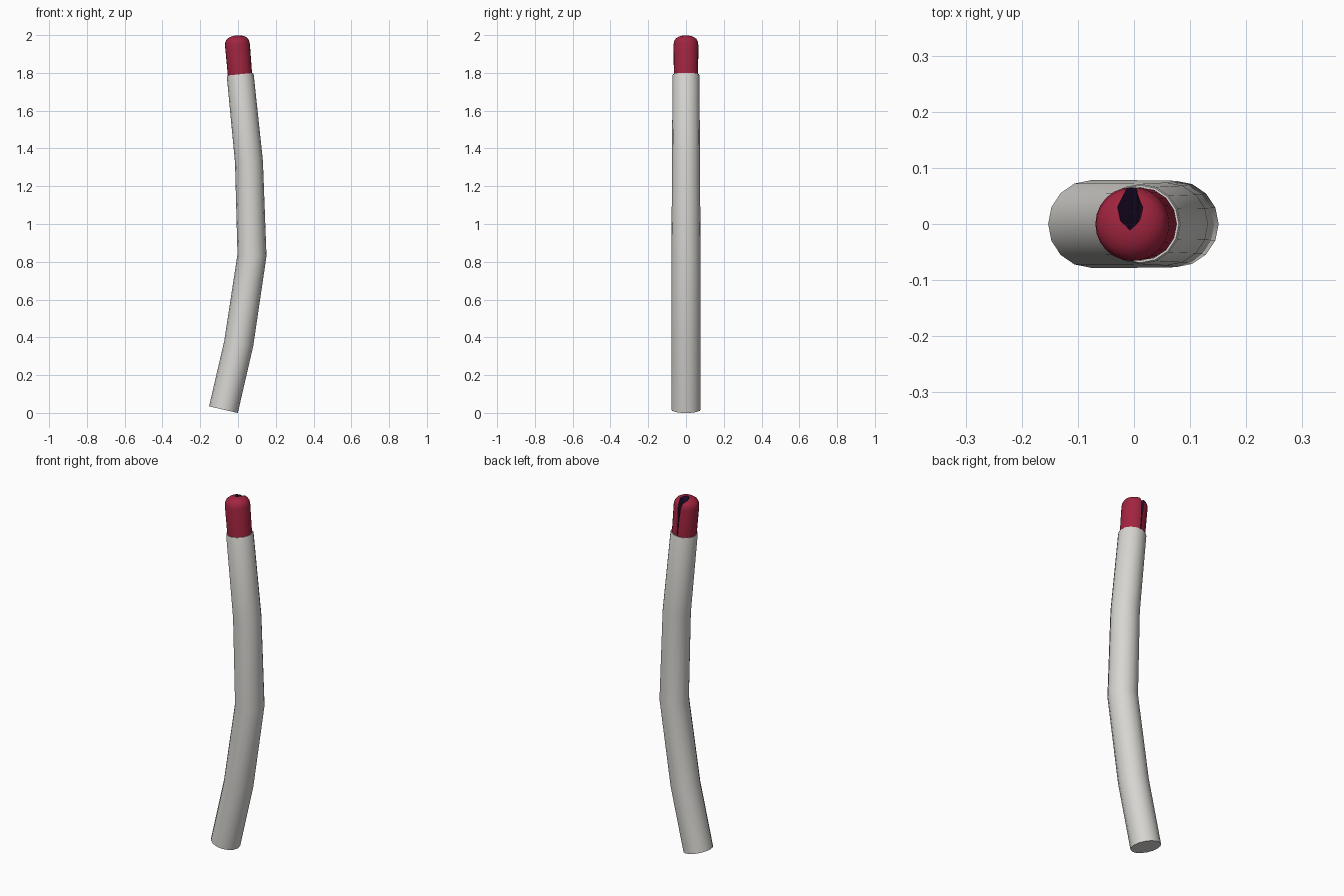
import bpy, bmesh, math
from mathutils import Vector

if "Cube" in bpy.data.objects:
    bpy.data.objects.remove(bpy.data.objects["Cube"])


def material(name, rgb):
    m = bpy.data.materials.new(name)
    m.diffuse_color = (*rgb, 1)
    m.use_nodes = True
    m.node_tree.nodes["Principled BSDF"].inputs["Base Color"].default_value = m.diffuse_color
    return m


shell = material("pale grey shell", (0.68, 0.67, 0.64))
red = material("deep red", (0.36, 0.018, 0.05))
dark = material("dark purple", (0.025, 0.008, 0.045))


def loft(name, rings, mats, mat_index=0):
    """Skin a list of equal point rings and cap both ends."""
    bm = bmesh.new()
    loops = [[bm.verts.new(p) for p in r] for r in rings]
    n = len(loops[0])
    for a, b in zip(loops, loops[1:]):
        for i in range(n):
            j = (i + 1) % n
            bm.faces.new((a[i], a[j], b[j], b[i]))
    bm.faces.new(loops[0][::-1])
    bm.faces.new(loops[-1])
    bmesh.ops.recalc_face_normals(bm, faces=bm.faces)
    for f in bm.faces:
        f.material_index = mat_index
    me = bpy.data.meshes.new(name)
    bm.to_mesh(me)
    bm.free()
    for m in mats:
        me.materials.append(m)
    ob = bpy.data.objects.new(name, me)
    bpy.context.collection.objects.link(ob)
    return ob


def frame_point(x, z, d, u, v):
    """Point at (u, v) in the plane across direction d (d lies in xz)."""
    return Vector((x + u * d.z, v, z - u * d.x))


def circle(x, z, d, r, n):
    return [frame_point(x, z, d, r * math.cos(2 * math.pi * i / n),
                        r * math.sin(2 * math.pi * i / n)) for i in range(n)]


def smooth(ob, angle=35):
    bpy.ops.object.select_all(action='DESELECT')
    ob.select_set(True)
    bpy.context.view_layer.objects.active = ob
    bpy.ops.object.shade_smooth_by_angle(angle=math.radians(angle))


# Bent tube: x, z, radius along the centre line
path = [(-0.077, 0.017, 0.078), (0.004, 0.368, 0.078), (0.074, 0.835, 0.077),
        (0.058, 1.33, 0.074), (0.012, 1.785, 0.0715)]
rings = []
for i, (x, z, r) in enumerate(path):
    a, b = path[max(i - 1, 0)], path[min(i + 1, len(path) - 1)]
    d = Vector((b[0] - a[0], 0, b[1] - a[1])).normalized()
    rings.append(circle(x, z, d, r, 16))
# Rim: small rounded lip that turns into the opening
x, z, r = path[-1]
for h, rr in ((0.008, 0.069), (0.008, 0.065), (-0.04, 0.063)):
    rings.append(circle(x + d.x * h, z + d.z * h, d, rr, 16))
tube = loft("tube", rings, [shell])
smooth(tube)

# Plume: leaning rounded cylinder emerging from the tube
base = Vector((0.013, 0, 1.76))
axis = Vector((-0.085, 0, 1)).normalized()
profile = [(0, 0.064), (0.19, 0.066), (0.208, 0.063), (0.222, 0.055),
           (0.233, 0.038), (0.238, 0.018), (0.239, 0.004)]
plume = loft("plume", [circle(base.x + axis.x * h, base.z + axis.z * h, axis, r, 24)
                       for h, r in profile], [red, dark])

# Slit: narrow at the back of the plume, flaring to a leaf shape at the tip
slit_rings = []
for h, w in ((0.02, 0.004), (0.13, 0.006), (0.18, 0.014), (0.215, 0.021), (0.26, 0.025)):
    pts = [(0, -0.011), (w * 0.75, 0.006), (w, 0.03), (w * 0.5, 0.056), (w * 0.4, 0.08),
           (-w * 0.4, 0.08), (-w * 0.5, 0.056), (-w, 0.03), (-w * 0.75, 0.006)]
    slit_rings.append([frame_point(base.x + axis.x * h, base.z + axis.z * h, axis, u, v)
                       for u, v in pts])
cutter = loft("slit_cutter", slit_rings, [red, dark], 1)
cutter.hide_render = True
cut = plume.modifiers.new("slit", 'BOOLEAN')
cut.operation = 'DIFFERENCE'
cut.solver = 'EXACT'
cut.object = cutter
bpy.context.view_layer.objects.active = plume
bpy.ops.object.modifier_apply(modifier="slit")
bpy.data.objects.remove(cutter)
smooth(plume)
